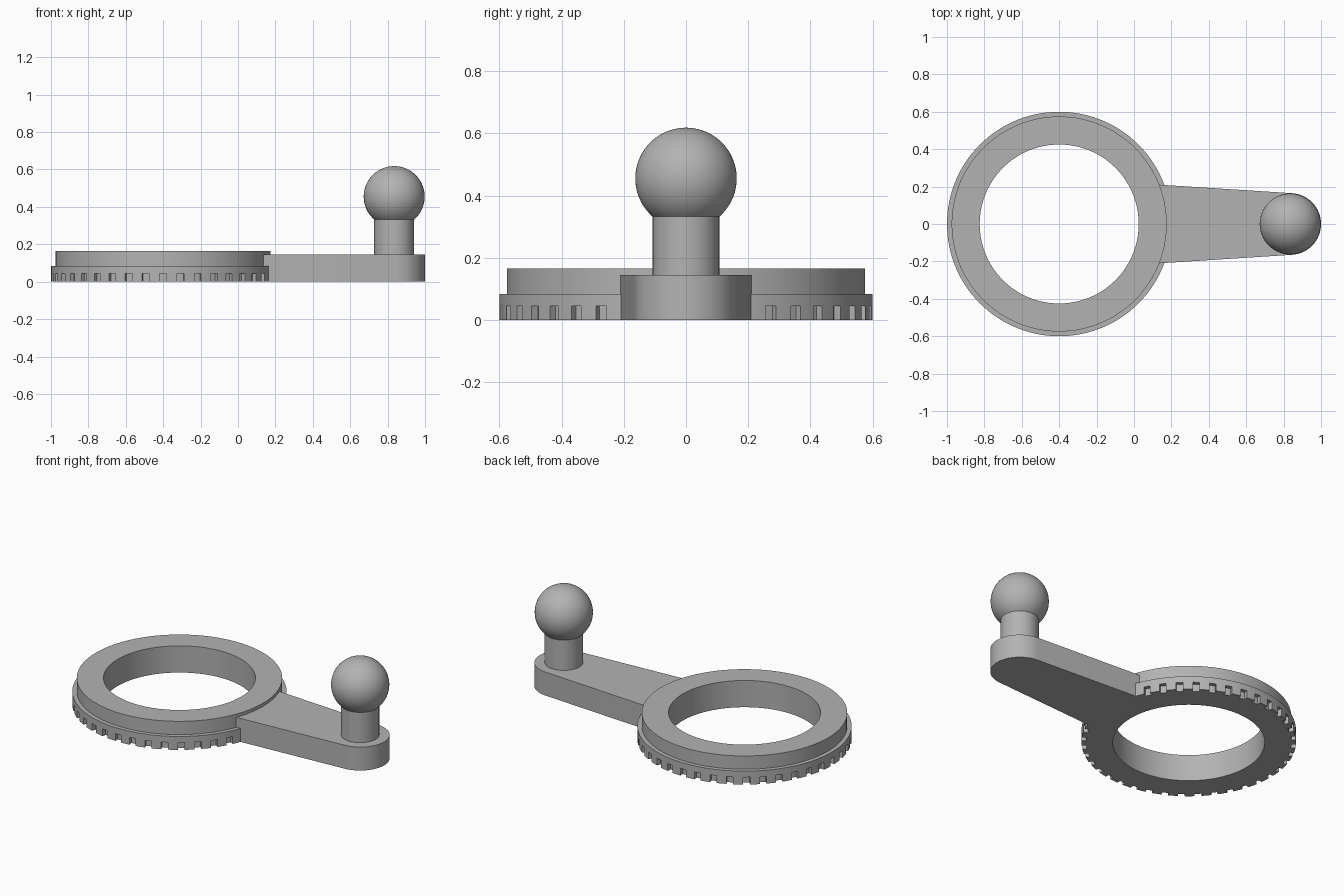
import bpy, bmesh
from math import sin, cos, pi, radians, sqrt, asin
from mathutils import Matrix, Vector

cube = bpy.data.objects.get("Cube")
if cube:
    bpy.data.objects.remove(cube, do_unlink=True)

GREY = (0.45, 0.45, 0.45, 1)
grey = bpy.data.materials.new("mid_grey")
grey.use_nodes = True
grey.diffuse_color = GREY
grey.node_tree.nodes["Principled BSDF"].inputs["Base Color"].default_value = GREY


def add_object(name, bm, location=(0, 0, 0)):
    bmesh.ops.recalc_face_normals(bm, faces=bm.faces)
    mesh = bpy.data.meshes.new(name)
    bm.to_mesh(mesh)
    bm.free()
    mesh.materials.append(grey)
    obj = bpy.data.objects.new(name, mesh)
    obj.location = location
    bpy.context.collection.objects.link(obj)
    return obj


def shade(obj):
    bpy.ops.object.select_all(action='DESELECT')
    obj.select_set(True)
    bpy.context.view_layer.objects.active = obj
    bpy.ops.object.shade_smooth_by_angle(angle=radians(25))


def lathe(name, profile, steps, location, closed=False):
    """Revolve an (r, z) profile around the vertical axis."""
    bm = bmesh.new()
    verts = [bm.verts.new((r, 0, z)) for r, z in profile]
    pairs = list(zip(verts, verts[1:]))
    if closed:
        pairs.append((verts[-1], verts[0]))
    edges = [bm.edges.new(p) for p in pairs]
    bmesh.ops.spin(bm, geom=verts + edges, cent=(0, 0, 0), axis=(0, 0, 1),
                   angle=2 * pi, steps=steps, use_merge=True)
    bmesh.ops.remove_doubles(bm, verts=bm.verts, dist=1e-5)
    return add_object(name, bm, location)


RING_X, RING_R, INNER_R, STEP_R = -0.4, 0.6, 0.425, 0.575
POST_X, POST_R, BALL_R, BALL_Z = 0.835, 0.107, 0.163, 0.455
ARM_H, END_R = 0.145, 0.165

# Stepped ring
ring = lathe("ring", [(INNER_R, 0), (RING_R, 0), (RING_R, 0.083), (STEP_R, 0.083),
                      (STEP_R, 0.165), (INNER_R, 0.165)], 120, (RING_X, 0, 0), True)

# Grip notches around the lower rim
NOTCHES = 40
bm = bmesh.new()
for i in range(NOTCHES):
    place = (Matrix.Rotation(2 * pi * i / NOTCHES, 4, 'Z')
             @ Matrix.Translation((RING_R, 0, 0))
             @ Matrix.Diagonal((0.05, 0.038, 0.09, 1)))
    bmesh.ops.create_cube(bm, size=1, matrix=place)
cutter = add_object("notch_cutter", bm, (RING_X, 0, 0))
cutter.hide_render = True
cutter.hide_viewport = True
cut = ring.modifiers.new("notches", 'BOOLEAN')
cut.operation = 'DIFFERENCE'
cut.solver = 'EXACT'
cut.object = cutter
bpy.context.view_layer.objects.active = ring
bpy.ops.object.modifier_apply(modifier=cut.name)
bpy.data.objects.remove(cutter, do_unlink=True)
shade(ring)

# Tapered arm with a rounded end
bm = bmesh.new()
tilt = radians(3.8)
outline = [(0.06, -0.215)]
for i in range(33):
    a = -pi / 2 + tilt + (pi - 2 * tilt) * i / 32
    outline.append((POST_X + END_R * cos(a), END_R * sin(a)))
outline.append((0.06, 0.215))
base = bm.faces.new([bm.verts.new((x, y, 0)) for x, y in outline])
top = bmesh.ops.extrude_face_region(bm, geom=[base])["geom"]
bmesh.ops.translate(bm, vec=(0, 0, ARM_H),
                    verts=[v for v in top if isinstance(v, bmesh.types.BMVert)])
shade(add_object("arm", bm))

# Post and ball turned as one stud
start = asin(POST_R / BALL_R)
stud = [(POST_R, ARM_H - 0.02)]
for i in range(33):
    a = start + (pi - start) * i / 32
    stud.append((BALL_R * sin(a), BALL_Z - BALL_R * cos(a)))
stud[-1] = (0, BALL_Z + BALL_R)
shade(lathe("ball_stud", stud, 64, (POST_X, 0, 0)))
